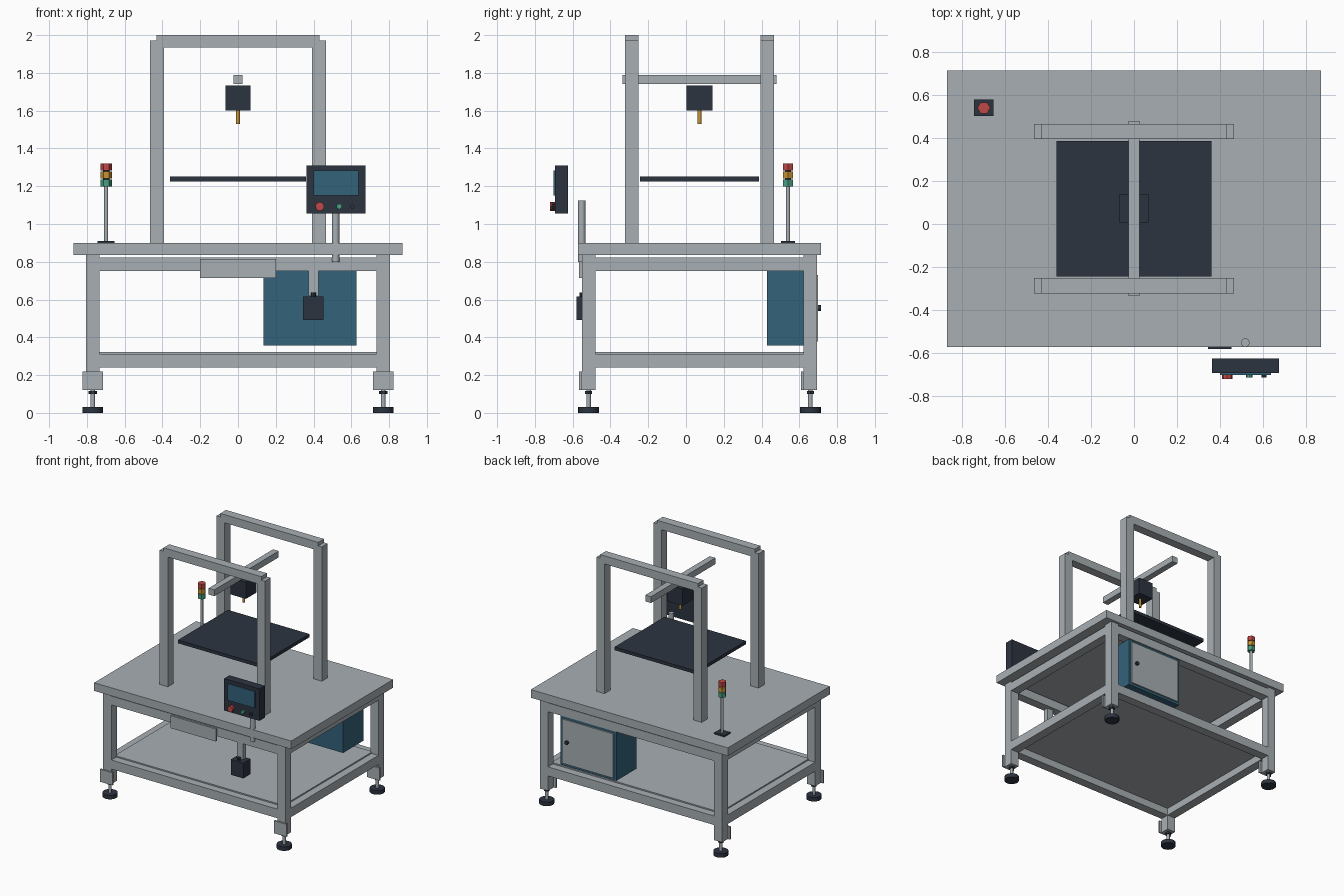
import bpy, bmesh, math
from mathutils import Matrix, Vector

if "Cube" in bpy.data.objects:
    bpy.data.objects.remove(bpy.data.objects["Cube"])


def srgb(*rgb):
    lin = [(c / 255 / 12.92) if c < 11 else ((c / 255 + 0.055) / 1.055) ** 2.4 for c in rgb]
    return (*lin, 1.0)


def material(name, *rgb):
    m = bpy.data.materials.new(name)
    m.diffuse_color = srgb(*rgb)
    m.use_nodes = True
    m.node_tree.nodes["Principled BSDF"].inputs["Base Color"].default_value = m.diffuse_color
    return m


GREY = material("frame_grey", 167, 175, 180)
DARK = material("dark_slate", 44, 52, 64)
BLUE = material("steel_blue", 52, 98, 122)
RED = material("signal_red", 192, 72, 70)
AMBER = material("amber", 200, 148, 52)
GREEN = material("signal_green", 72, 160, 132)


def finish(name, bm, mat):
    me = bpy.data.meshes.new(name)
    bm.to_mesh(me)
    bm.free()
    me.materials.append(mat)
    ob = bpy.data.objects.new(name, me)
    bpy.context.collection.objects.link(ob)
    return ob


def box(name, x, y, z, mat):
    """Box from (min, max) ranges on each axis."""
    bm = bmesh.new()
    bmesh.ops.create_cube(bm, size=1)
    for v in bm.verts:
        for i, (lo, hi) in enumerate((x, y, z)):
            v.co[i] = (lo + hi) / 2 + v.co[i] * (hi - lo)
    return finish(name, bm, mat)


def rod(name, start, end, r, mat, sides=16, r2=None):
    """Cylinder or cone between two points."""
    a, b = Vector(start), Vector(end)
    d = b - a
    bm = bmesh.new()
    rot = d.to_track_quat('Z', 'Y').to_matrix().to_4x4()
    spin = Matrix.Rotation(math.pi / 2, 4, 'Z') if sides == 6 else Matrix()
    bmesh.ops.create_cone(bm, cap_ends=True, segments=sides, radius1=r,
                          radius2=r if r2 is None else r2, depth=d.length,
                          matrix=Matrix.Translation((a + b) / 2) @ rot @ spin)
    ob = finish(name, bm, mat)
    if sides > 8:
        for p in ob.data.polygons:
            p.use_smooth = len(p.vertices) == 4
    return ob


CY = 0.0715          # middle of the table in y
LX, LY = 0.769, 0.587  # leg centre offsets
H = 0.036            # half width of the frame tubes


def around(c, h):
    return (c - h, c + h)


# Table top and lower shelf
box("table_top", (-0.87, 0.87), (CY - 0.643, CY + 0.643), (0.835, 0.9), GREY)
box("lower_shelf", (-0.745, 0.745), (CY - 0.562, CY + 0.562), (0.298, 0.322), GREY)

# Legs with bracket plates and levelling feet
for sx in (-1, 1):
    for sy in (-1, 1):
        x, y = sx * LX, CY + sy * LY
        box("leg", around(x, H), around(y, H), (0.12, 0.835), GREY)
        box("foot_bracket", around(x, 0.055), (y - H - 0.014, y - H), (0.12, 0.22), GREY)
        rod("foot_nut", (x, y, 0.1), (x, y, 0.115), 0.022, DARK, 6)
        rod("foot_stem", (x, y, 0.025), (x, y, 0.13), 0.012, GREY)
        rod("foot_pad", (x, y, 0), (x, y, 0.032), 0.055, DARK, 20)

# Upper and lower rails between the legs
for level, z in (("upper", (0.752, 0.822)), ("lower", (0.24, 0.312))):
    for s in (-1, 1):
        box(level + "_long_rail", (-LX + H, LX - H), around(CY + s * LY, H), z, GREY)
        box(level + "_side_rail", around(s * LX, H), (CY - LY + H, CY + LY - H), z, GREY)

# Two portal frames and the bar across them
for y in (-0.287, 0.43):
    for s in (-1, 1):
        box("portal_post", around(s * 0.429, H), around(y, H), (0.9, 1.972), GREY)
    box("portal_beam", (-0.432, 0.432), around(y, H), (1.935, 2.0), GREY)
box("cross_bar", around(0, 0.025), (-0.335, 0.478), (1.74, 1.79), GREY)

# Tool head, nozzle and work plate
box("tool_head", around(0, 0.067), around(CY, 0.068), (1.6, 1.733), DARK)
rod("nozzle", (0, CY, 1.6), (0, CY, 1.53), 0.01, AMBER, 12)
box("work_plate", (-0.36, 0.36), (-0.243, 0.387), (1.226, 1.252), DARK)

# Stacked signal lamp
sx, sy = -0.698, 0.54
box("lamp_base", around(sx, 0.045), around(sy, 0.038), (0.9, 0.911), DARK)
rod("lamp_pole", (sx, sy, 0.911), (sx, sy, 1.2), 0.011, GREY, 12)
for i, (name, mat) in enumerate((("green", GREEN), ("amber", AMBER), ("red", RED))):
    z = 1.199 + i * 0.042
    rod(name + "_lamp", (sx, sy, z), (sx, sy, z + 0.037), 0.03, mat, 6)
rod("lamp_core", (sx, sy, 1.2), (sx, sy, 1.31), 0.018, DARK, 6)

# Control panel with screen and buttons
box("control_panel", (0.363, 0.675), (-0.693, -0.626), (1.055, 1.31), DARK)
box("panel_screen", (0.4, 0.638), (-0.702, -0.693), (1.15, 1.282), BLUE)
for name, x, r, depth, mat in (("stop_button", 0.433, 0.024, 0.027, RED),
                               ("start_button", 0.536, 0.015, 0.02, GREEN),
                               ("reset_button", 0.605, 0.012, 0.02, DARK)):
    rod(name, (x, -0.693, 1.093), (x, -0.693 - depth, 1.093), r, mat, 8)
rod("stop_button_collar", (0.433, -0.693, 1.093), (0.433, -0.706, 1.093), 0.018, DARK, 8)
rod("panel_pole", (0.517, -0.552, 0.8), (0.517, -0.552, 1.125), 0.02, GREY)

# Front plate and hanging switch box
box("front_plate", (-0.2, 0.2), (-0.566, -0.55), (0.715, 0.815), GREY)
box("switch_hanger", (0.373, 0.425), (-0.545, -0.505), (0.62, 0.755), GREY)
box("switch_box", (0.343, 0.453), (-0.58, -0.49), (0.493, 0.615), DARK)
rod("switch_gland", (0.399, -0.552, 0.61), (0.399, -0.552, 0.637), 0.013, DARK, 8)

# Electrical cabinet with rear door and knob
box("cabinet", (0.135, 0.627), (0.43, 0.687), (0.357, 0.75), BLUE)
box("cabinet_door", (0.155, 0.607), (0.687, 0.698), (0.377, 0.73), GREY)
rod("door_knob", (0.56, 0.698, 0.555), (0.56, 0.714, 0.555), 0.015, DARK, 12)
